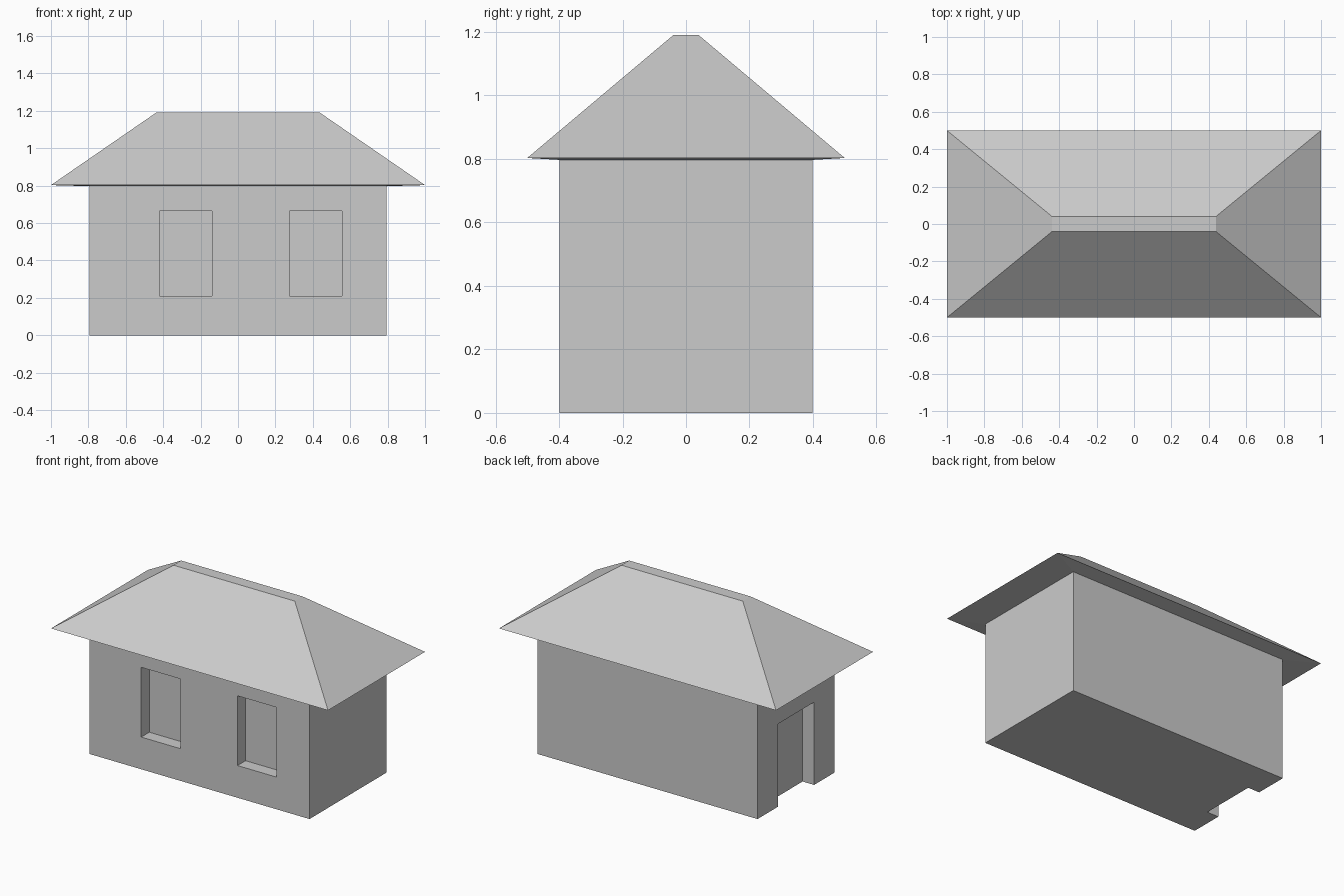
import bpy
import bmesh

cube = bpy.data.objects.get("Cube")
if cube:
    bpy.data.objects.remove(cube, do_unlink=True)

# One plain colour for the whole house
grey = bpy.data.materials.new("light_grey")
grey.use_nodes = True
grey.diffuse_color = (0.6, 0.6, 0.6, 1)
grey.node_tree.nodes["Principled BSDF"].inputs["Base Color"].default_value = (0.6, 0.6, 0.6, 1)


def make_object(name, bm):
    bmesh.ops.recalc_face_normals(bm, faces=bm.faces)
    mesh = bpy.data.meshes.new(name)
    bm.to_mesh(mesh)
    bm.free()
    mesh.materials.append(grey)
    obj = bpy.data.objects.new(name, mesh)
    bpy.context.collection.objects.link(obj)
    return obj


def box(name, low, high):
    bm = bmesh.new()
    bmesh.ops.create_cube(bm, size=1)
    for v in bm.verts:
        v.co = [l if c < 0 else h for c, l, h in zip(v.co, low, high)]
    return make_object(name, bm)


def cut(target, name, low, high):
    cutter = box(name, low, high)
    cutter.hide_render = True
    mod = target.modifiers.new(name, 'BOOLEAN')
    mod.operation = 'DIFFERENCE'
    mod.solver = 'EXACT'
    mod.object = cutter
    bpy.context.view_layer.objects.active = target
    bpy.ops.object.modifier_apply(modifier=mod.name)
    bpy.data.objects.remove(cutter, do_unlink=True)


# Walls
WALL_X, WALL_Y, WALL_TOP = 0.795, 0.398, 0.797
walls = box("walls", (-WALL_X, -WALL_Y, 0), (WALL_X, WALL_Y, WALL_TOP))

# Two recessed front windows
for name, x in (("window_right", -0.42), ("window_left", 0.275)):
    cut(walls, name, (x, -0.6, 0.21), (x + 0.282, -WALL_Y + 0.083, 0.665))

# Recessed doorway in the end wall, open down to the ground
cut(walls, "doorway", (-1, -0.185, -0.1), (-WALL_X + 0.083, 0.185, 0.54))

# Hipped roof with a narrow flat ridge and slightly sloped soffit
bm = bmesh.new()
rings = []
for x, y, z in ((WALL_X, WALL_Y, WALL_TOP), (1, 0.5, 0.803), (0.438, 0.04, 1.19)):
    rings.append([bm.verts.new((sx * x, sy * y, z))
                  for sx, sy in ((-1, -1), (1, -1), (1, 1), (-1, 1))])
for lower, upper in zip(rings, rings[1:]):
    for i in range(4):
        j = (i + 1) % 4
        bm.faces.new((lower[i], lower[j], upper[j], upper[i]))
bm.faces.new(rings[-1])
make_object("roof", bm)
